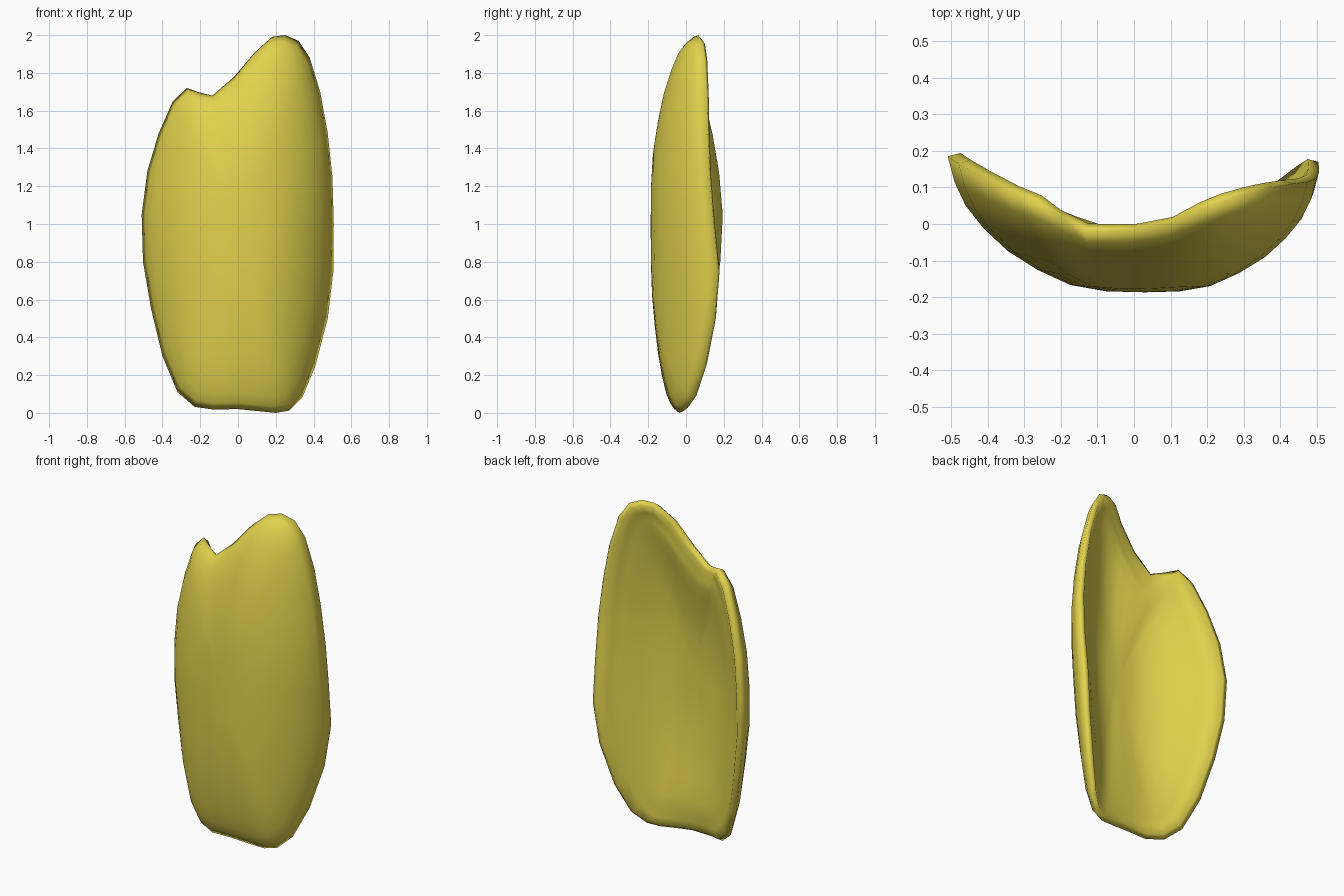
import bpy, bmesh

if "Cube" in bpy.data.objects:
    bpy.data.objects.remove(bpy.data.objects["Cube"])

# Rim of the shell, clockwise from the peak, seen from the front: (x, y, z)
RIM = [
    (.25, .065, 2.0), (.32, .085, 1.97), (.38, .10, 1.88), (.435, .11, 1.7),
    (.475, .115, 1.48), (.5, .125, 1.25), (.507, .145, 1.0), (.505, .17, .75),
    (.475, .15, .5), (.41, .10, .25), (.34, .04, .08), (.27, -.01, .012),
    (.2, -.035, 0), (.1, -.05, .01), (0, -.06, .02), (-.13, -.06, .018),
    (-.23, -.02, .032), (-.32, .03, .11), (-.4, .09, .3), (-.46, .14, .55),
    (-.503, .172, .8), (-.51, .185, 1.05), (-.48, .165, 1.28),
    (-.42, .13, 1.48), (-.345, .09, 1.65), (-.27, .06, 1.72),
    (-.2, .02, 1.695), (-.135, -.02, 1.68), (-.02, -.02, 1.78),
    (.09, .0, 1.91), (.18, .04, 1.99),
]
CENTRE = (.03, -.187, 1.0)
# Section from belly to rim: (share of radius, share of depth, wall thickness)
SECTION = [(.2, .008, .1), (.38, .055, .105), (.55, .17, .11),
           (.7, .31, .112), (.82, .475, .108), (.91, .64, .092),
           (.965, .81, .065), (1, 1, .036)]

# Bowed front skin: rings from the belly out to the rim
bm = bmesh.new()
n = len(RIM)


def skin(middle, rings, flip):
    """Close a stack of rings to a middle point."""
    for i in range(n):
        j = (i + 1) % n
        quads = [(middle, rings[0][i], rings[0][j])]
        quads += [(a[j], a[i], b[i], b[j]) for a, b in zip(rings, rings[1:])]
        for q in quads:
            bm.faces.new(q[::-1] if flip else q)


front_mid = bm.verts.new(CENTRE)
front = []
for r, bend, _ in SECTION:
    k = (r, bend, r)
    front.append([bm.verts.new([c + (p - c) * s for c, p, s in zip(CENTRE, point, k)])
                  for point in RIM])
skin(front_mid, front, False)
bm.normal_update()
side = 1 if front_mid.normal.y < 0 else -1


def inner(v, wall):
    """Point on the hollow side; the wall is a little thinner on the right."""
    wall *= 1 - .15 * min(1, max(0, v.co.x / .3))
    return bm.verts.new(v.co - v.normal * side * wall)


# Hollow back skin: front skin pushed inwards by the wall thickness
back_mid = inner(front_mid, SECTION[0][2])
back = [[inner(v, s[2]) for v in ring] for ring, s in zip(front, SECTION)]
skin(back_mid, back, True)

# Rim joining both skins
for i in range(n):
    j = (i + 1) % n
    bm.faces.new((front[-1][i], front[-1][j], back[-1][j], back[-1][i]))
bmesh.ops.recalc_face_normals(bm, faces=bm.faces)

mesh = bpy.data.meshes.new("curved_shell")
bm.to_mesh(mesh)
bm.free()
shell = bpy.data.objects.new("curved_shell", mesh)
bpy.context.collection.objects.link(shell)

# Yellow surface, smooth shading
mat = bpy.data.materials.new("yellow")
mat.diffuse_color = (.76, .65, .075, 1)
mat.use_nodes = True
mat.node_tree.nodes["Principled BSDF"].inputs["Base Color"].default_value = mat.diffuse_color
mesh.materials.append(mat)
for p in mesh.polygons:
    p.use_smooth = True
